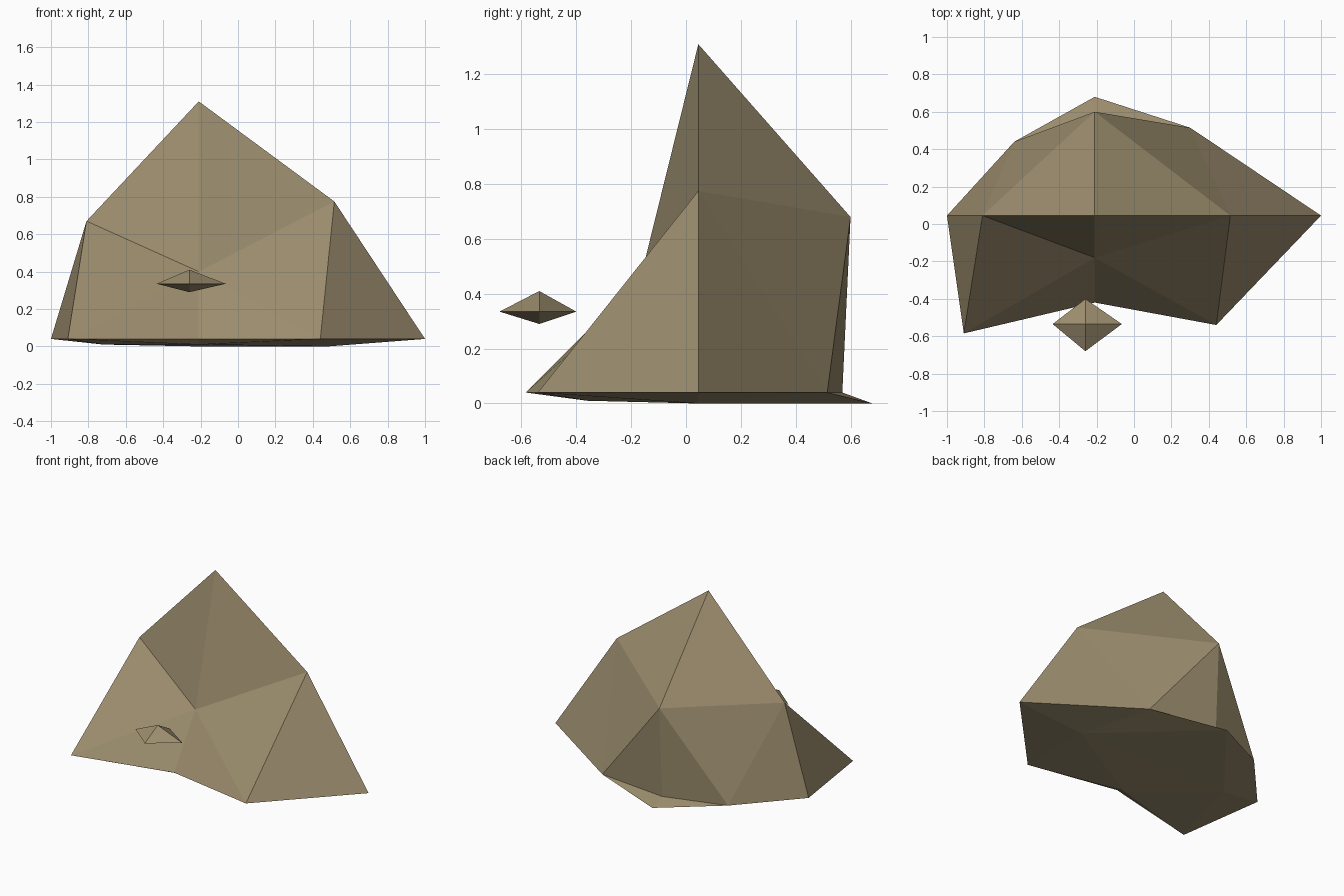
import bpy
import bmesh
from mathutils import Vector

default_cube = bpy.data.objects.get("Cube")
if default_cube:
    bpy.data.objects.remove(default_cube, do_unlink=True)

# One flat stone colour
stone = bpy.data.materials.new("sandy_stone")
stone.use_nodes = True
stone_colour = (0.33, 0.265, 0.155, 1.0)
stone.diffuse_color = stone_colour
shader = stone.node_tree.nodes["Principled BSDF"]
shader.inputs["Base Color"].default_value = stone_colour
shader.inputs["Roughness"].default_value = 0.9


def octant_faces(has_midpoints):
    """Triangles of an octahedron, each split in four when midpoints exist."""
    ring = ["left", "front", "right", "back"]
    for pole in ("top", "bottom"):
        for first, second in zip(ring, ring[1:] + ring[:1]):
            if not has_midpoints:
                yield pole, first, second
                continue
            upper_first = pole + "_" + first
            upper_second = pole + "_" + second
            side = first + "_" + second
            yield pole, upper_first, upper_second
            yield first, side, upper_first
            yield second, upper_second, side
            yield upper_first, side, upper_second


def build_rock(name, points, has_midpoints):
    """Closed, flat-shaded rock from named corner points."""
    bm = bmesh.new()
    corners = {key: bm.verts.new(Vector(co)) for key, co in points.items()}
    for face in octant_faces(has_midpoints):
        bm.faces.new([corners[key] for key in face])
    bmesh.ops.recalc_face_normals(bm, faces=bm.faces[:])
    mesh = bpy.data.meshes.new(name)
    bm.to_mesh(mesh)
    bm.free()
    mesh.materials.append(stone)
    rock = bpy.data.objects.new(name, mesh)
    bpy.context.collection.objects.link(rock)
    return rock


# Boulder: peak, shoulders, ground outline and shallow underside
ridge_x, ridge_y, ground = -0.21, 0.045, 0.04
boulder = {
    "top": (ridge_x, ridge_y, 1.31),
    "top_left": (-0.81, ridge_y, 0.67),
    "top_right": (0.515, ridge_y, 0.775),
    "top_front": (ridge_x, -0.18, 0.4),
    "top_back": (ridge_x, 0.6, 0.68),
    "left": (-1, ridge_y, ground),
    "left_front": (-0.91, -0.585, ground),
    "front": (ridge_x, -0.42, ground),
    "front_right": (0.44, -0.54, ground),
    "right": (1, ridge_y, ground),
    "right_back": (0.3, 0.515, ground),
    "back": (ridge_x, 0.57, ground),
    "back_left": (-0.64, 0.44, ground),
    "bottom": (ridge_x, ridge_y, 0),
    "bottom_left": (-0.72, ridge_y, 0.01),
    "bottom_right": (0.48, ridge_y, 0),
    "bottom_front": (ridge_x, -0.36, 0.01),
    "bottom_back": (ridge_x, 0.68, 0),
}
build_rock("boulder", boulder, True)

# Small shard hovering in front of the boulder
shard_x, shard_y, shard_z = -0.26, -0.535, 0.335
shard = {
    "top": (shard_x, shard_y, 0.41),
    "bottom": (shard_x, shard_y, 0.29),
    "left": (-0.435, shard_y, shard_z),
    "right": (-0.065, shard_y, shard_z),
    "front": (shard_x, -0.68, shard_z),
    "back": (shard_x, -0.4, shard_z),
}
build_rock("rock_shard", shard, False)
